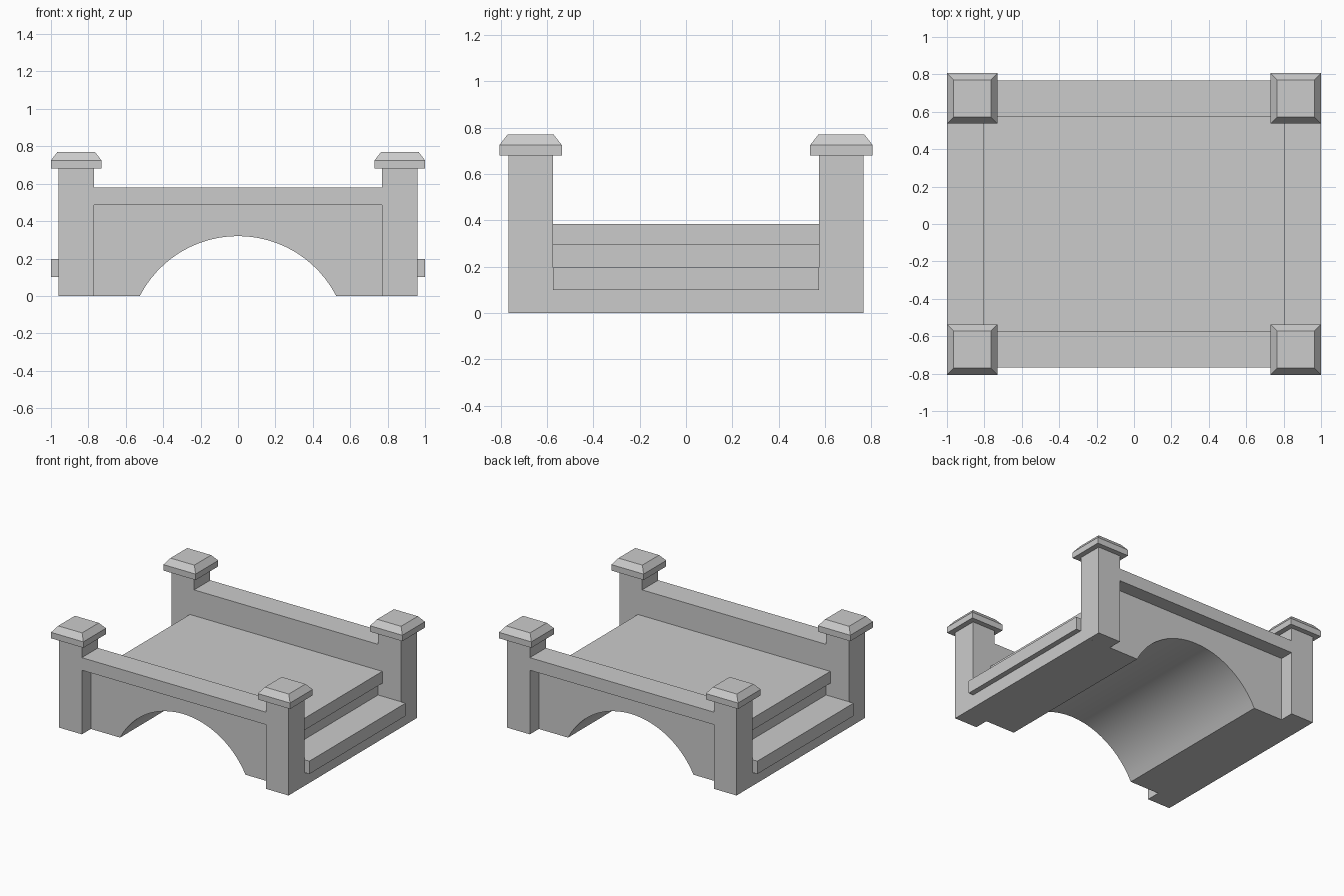
import bpy, bmesh, math

if "Cube" in bpy.data.objects:
    bpy.data.objects.remove(bpy.data.objects["Cube"])

POST_IN, POST_OUT = 0.77, 0.96           # post extents in x
Y_IN, Y_WALL, Y_OUT = 0.575, 0.66, 0.767  # inner face, recessed face, outer face


def finish(name, bm):
    bmesh.ops.recalc_face_normals(bm, faces=bm.faces)
    mesh = bpy.data.meshes.new(name)
    bm.to_mesh(mesh)
    bm.free()
    obj = bpy.data.objects.new(name, mesh)
    bpy.context.collection.objects.link(obj)
    bpy.ops.object.select_all(action='DESELECT')
    obj.select_set(True)
    bpy.context.view_layer.objects.active = obj
    bpy.ops.object.shade_smooth_by_angle(angle=math.radians(25))
    return obj


def extrude_profile(name, right_half, y0, y1, under):
    """Mirror a right-hand xz profile, close it with the underside, extrude in y."""
    left = [(-x, z) for x, z in reversed(right_half)]
    bm = bmesh.new()
    verts = [bm.verts.new((x, y0, z)) for x, z in right_half + left + under]
    face = bm.faces.new(verts)
    ext = bmesh.ops.extrude_face_region(bm, geom=[face])
    moved = [g for g in ext['geom'] if isinstance(g, bmesh.types.BMVert)]
    bmesh.ops.translate(bm, verts=moved, vec=(0, y1 - y0, 0))
    return finish(name, bm)


def arch(half_width, height, segments):
    """Circular arc points from left foot to right foot."""
    r = (half_width ** 2 + height ** 2) / (2 * height)
    a = math.asin(half_width / r)
    angles = [-a + 2 * a * i / segments for i in range(segments + 1)]
    return [(r * math.sin(t), height - r + r * math.cos(t)) for t in angles]


def post_cap(name, cx, cy):
    """Square slab with a tapered top."""
    bm = bmesh.new()
    rings = []
    for half, z in ((0.135, 0.68), (0.135, 0.725), (0.10, 0.77)):
        rings.append([bm.verts.new((cx + sx * half, cy + sy * half, z))
                      for sx, sy in ((-1, -1), (1, -1), (1, 1), (-1, 1))])
    for lo, hi in zip(rings, rings[1:]):
        for i in range(4):
            j = (i + 1) % 4
            bm.faces.new((lo[i], lo[j], hi[j], hi[i]))
    bm.faces.new(rings[0][::-1])
    bm.faces.new(rings[-1])
    return finish(name, bm)


vault = arch(0.525, 0.32, 24)

# Deck with overhanging slab and one step at each end, over the vault
deck_half = [(POST_OUT, 0), (POST_OUT, 0.1), (1.0, 0.1), (1.0, 0.197),
             (POST_IN, 0.197), (POST_IN, 0.295), (0.805, 0.295), (0.805, 0.385)]
extrude_profile("deck_and_steps", deck_half, -Y_IN, Y_IN, vault)

# Outline shared by parapet and posts
post_half = [(POST_OUT, 0), (POST_OUT, 0.68), (POST_IN, 0.68), (POST_IN, 0.58)]
opening = [(-POST_IN, 0), (-POST_IN, 0.485), (POST_IN, 0.485), (POST_IN, 0)]

for side, s in (("front", -1), ("back", 1)):
    # Arched wall with the inner part of the posts
    extrude_profile(side + "_arched_wall", post_half, s * Y_IN, s * Y_WALL, vault)
    # Raised frame: post fronts joined by the projecting rail
    extrude_profile(side + "_post_and_rail_frame", post_half, s * Y_WALL, s * Y_OUT, opening)
    # Post caps
    for end, e in (("left", -1), ("right", 1)):
        post_cap(f"{side}_{end}_post_cap", e * 0.865, s * 0.671)
